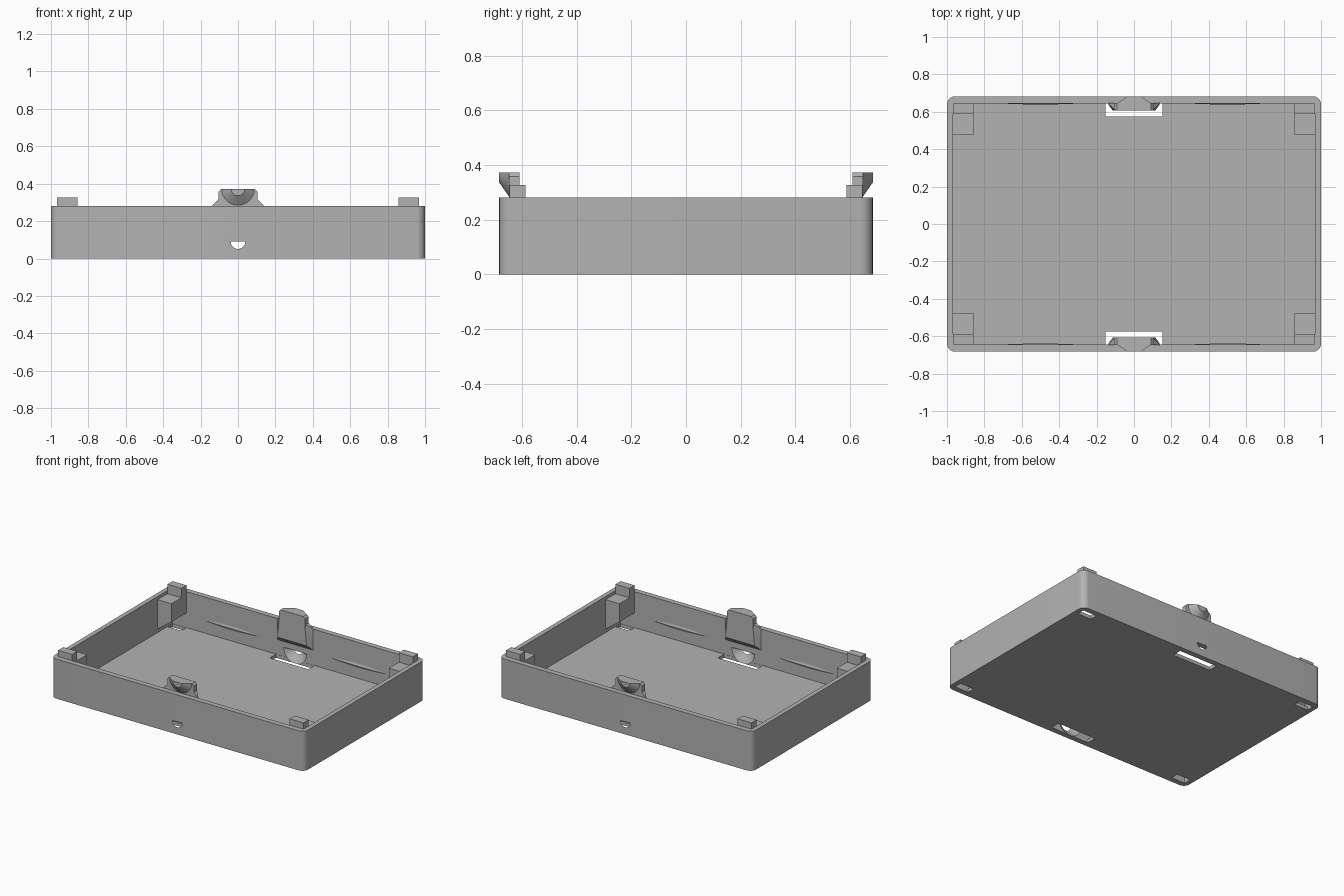
import bpy, bmesh, math
from mathutils import Vector

cube = bpy.data.objects.get("Cube")
if cube:
    bpy.data.objects.remove(cube, do_unlink=True)

grey = bpy.data.materials.new("plain_grey")
grey.use_nodes = True
colour = (0.45, 0.45, 0.45, 1)
grey.diffuse_color = colour
grey.node_tree.nodes["Principled BSDF"].inputs["Base Color"].default_value = colour

HX, HY, H = 1.0, 0.683, 0.282      # outer half sizes and rim height
IX, IY, FLOOR = 0.968, 0.645, 0.025  # cavity half sizes and floor thickness


def hull(name, points):
    """Convex solid around a few points."""
    bm = bmesh.new()
    for p in points:
        bm.verts.new(p)
    res = bmesh.ops.convex_hull(bm, input=bm.verts)
    junk = [g for g in res["geom_interior"] + res["geom_unused"] if isinstance(g, bmesh.types.BMVert)]
    bmesh.ops.delete(bm, geom=list(set(junk)), context="VERTS")
    bmesh.ops.dissolve_limit(bm, angle_limit=0.01, verts=bm.verts, edges=bm.edges)
    bmesh.ops.recalc_face_normals(bm, faces=bm.faces)
    mesh = bpy.data.meshes.new(name)
    bm.to_mesh(mesh)
    bm.free()
    mesh.materials.append(grey)
    ob = bpy.data.objects.new(name, mesh)
    bpy.context.collection.objects.link(ob)
    return ob


def box(name, x, y, z):
    return hull(name, [(a, b, c) for a in x for b in y for c in z])


def cut(ob, cutter):
    mod = ob.modifiers.new("cut", "BOOLEAN")
    mod.operation, mod.solver, mod.object = "DIFFERENCE", "EXACT", cutter
    bpy.context.view_layer.objects.active = ob
    bpy.ops.object.modifier_apply(modifier=mod.name)
    bpy.data.objects.remove(cutter, do_unlink=True)


def half_cone(name, side, top, y0, r0, y1, r1):
    """Lower half of a cone, pointing outwards."""
    arc = [math.pi * i / 16 for i in range(17)]
    return hull(name, [(r * math.cos(a), side * y, top - r * math.sin(a))
                       for y, r in ((y0, r0), (y1, r1)) for a in arc])


# Tray with rounded vertical corners
R = 0.045
quarter = [math.pi / 2 * i / 8 for i in range(9)]
tray = hull("tray", [(sx * (HX - R + R * math.cos(a)), sy * (HY - R + R * math.sin(a)), z)
                     for sx in (-1, 1) for sy in (-1, 1) for a in quarter for z in (0, H)])
cut(tray, box("cavity", (-IX, IX), (-IY, IY), (FLOOR, 1)))

for s, end in ((-1, "front"), (1, "back")):
    # Floor slot and conical socket under each clip
    cut(tray, box("slot", (-0.152, 0.152), (s * 0.575, s * 0.644), (-0.1, 0.1)))
    cut(tray, half_cone("socket", s, 0.09, 0.635, 0.105, 0.693, 0.025))

    # Clip: upright tab, flared wings and outward half-cone peg
    yi, yo = s * 0.608, s * (IY + 0.002)
    hull(end + "_clip_tab", [(m * x, y, z) for m in (-1, 1) for y in (yi, yo)
                             for x, z in ((0.09, 0.372), (0.104, 0.358), (0.104, 0.17))]
         + [(m * 0.104, yo, 0.13) for m in (-1, 1)])
    for m, hand in ((-1, "right"), (1, "left")):
        hull(f"{end}_{hand}_clip_wing",
             [(m * 0.1, yi, 0.32), (m * 0.1, yi, 0.17), (m * 0.1, yo, 0.32), (m * 0.1, yo, 0.13),
              (m * 0.142, yo, 0.28), (m * 0.142, yo, 0.13), (m * 0.115, yi, 0.17)])
    half_cone(end + "_clip_peg", s, 0.372, 0.645, 0.09, HY, 0.036)

    for m, hand in ((-1, "right"), (1, "left")):
        # Corner slot, overhanging post and stacking lug
        cut(tray, box("corner_slot", (m * 0.857, m * 0.966), (s * 0.588, s * 0.643), (-0.1, 0.1)))
        hull(f"{end}_{hand}_post", [(m * x, s * y, z) for y in (0.475, IY)
                                    for x, z in ((0.858, 0.13), (0.858, 0.26), (IX, 0.26), (IX, 0.05))])
        box(f"{end}_{hand}_lug", (m * 0.858, m * IX), (s * 0.587, s * IY), (0.255, 0.327))
        # Slim lens-shaped grip ridge on the inner wall
        hull(f"{end}_{hand}_ridge",
             [(m * 0.5 + 0.22 * t / 6, s * (IY - d * (1 - (t / 6) ** 2)), 0.115 + h * (1 - (t / 6) ** 2))
              for t in range(-6, 7) for d, h in ((0, 0.015), (0.006, 0), (0, -0.015))])

# Smooth the rounded surfaces, keep the edges crisp
bpy.ops.object.select_all(action="DESELECT")
for ob in bpy.context.collection.objects:
    if ob.type == "MESH":
        ob.select_set(True)
        bpy.context.view_layer.objects.active = ob
bpy.ops.object.shade_smooth_by_angle(angle=math.radians(30))
